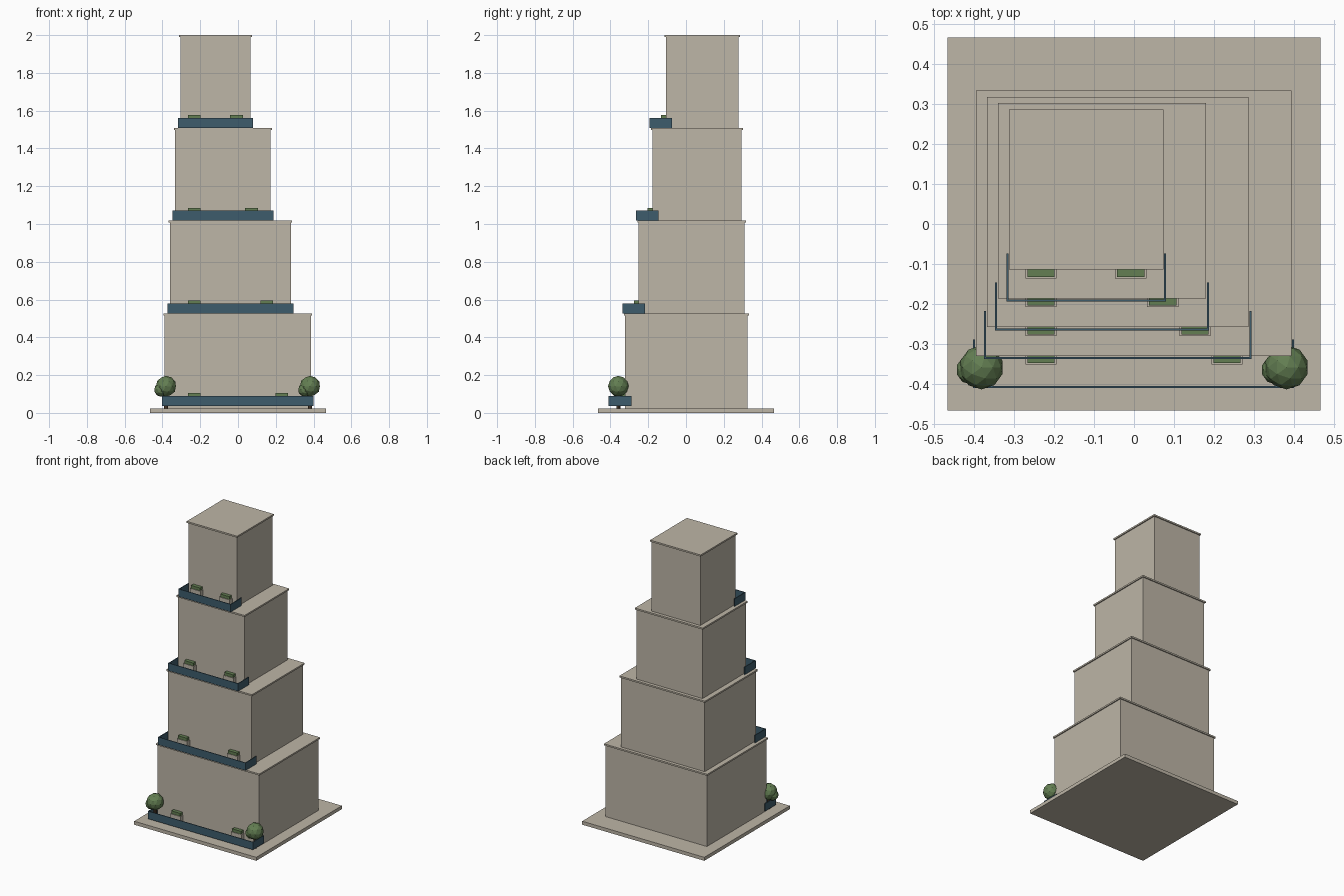
import bpy
from mathutils import Vector

cube = bpy.data.objects.get("Cube")
if cube:
    bpy.data.objects.remove(cube, do_unlink=True)


def material(name, rgb):
    m = bpy.data.materials.new(name)
    m.use_nodes = True
    m.diffuse_color = (*rgb, 1)
    m.node_tree.nodes["Principled BSDF"].inputs["Base Color"].default_value = (*rgb, 1)
    return m


STONE = material("warm_stone", (0.51, 0.465, 0.385))
RAIL = material("slate_blue", (0.048, 0.107, 0.15))
LEAF = material("leaf_green", (0.125, 0.21, 0.085))
BARK = material("bark_brown", (0.1, 0.06, 0.035))


def finish(name, mat):
    ob = bpy.context.object
    ob.name = ob.data.name = name
    ob.data.materials.append(mat)
    return ob


def box(name, low, high, mat):
    low, high = Vector(low), Vector(high)
    bpy.ops.mesh.primitive_cube_add(size=1, location=(low + high) / 2)
    ob = finish(name, mat)
    for v in ob.data.vertices:
        v.co *= high - low
    return ob


def blob(name, center, radius):
    bpy.ops.mesh.primitive_ico_sphere_add(subdivisions=2, radius=radius, location=center)
    return finish(name, LEAF)


# Ground plate
BASE = 0.024
box("ground_plate", (-0.466, -0.466, 0), (0.466, 0.466, BASE), STONE)

# Four stepped storeys, each with roof slab, terrace railing and planters
FLOOR, STEP, LIP, THIN = 0.036, 0.491, 0.007, 0.005
for i in range(4):
    left, right = -0.395 + 0.0277 * i, 0.393 - 0.1066 * i
    front, back = -0.329 + 0.0717 * i, 0.333 - 0.0157 * i
    z = FLOOR + STEP * i
    top = z + STEP
    bottom = BASE if i == 0 else z
    box(f"storey_{i + 1}", (left + LIP, front + LIP, bottom),
        (right - LIP, back - LIP, top - 0.011), STONE)
    box(f"roof_slab_{i + 1}", (left, front, top - 0.011), (right, back, top), STONE)

    # Railing: front panel and two short returns
    x0, x1, y0 = left - 0.007, right + 0.007, front - 0.08
    y1, rail_top = y0 + 0.12, z + 0.053
    box(f"front_railing_{i + 1}", (x0, y0, z), (x1, y0 + THIN, rail_top), RAIL)
    box(f"right_railing_{i + 1}", (x0, y0 + THIN, z), (x0 + THIN, y1, rail_top), RAIL)
    box(f"left_railing_{i + 1}", (x1 - THIN, y0 + THIN, z), (x1, y1, rail_top), RAIL)

    # Planter troughs filled with low hedges
    for side, x in (("right", -0.232), ("left", 0.232 - 0.08 * i)):
        box(f"{side}_planter_{i + 1}", (x - 0.039, front - 0.022, z),
            (x + 0.039, front + LIP, z + 0.048), STONE)
        box(f"{side}_hedge_{i + 1}", (x - 0.034, front - 0.018, z + 0.048),
            (x + 0.034, front + LIP, z + 0.068), LEAF)

# Pair of round corner trees
for side, x in (("right", -0.381), ("left", 0.381)):
    bpy.ops.mesh.primitive_cylinder_add(vertices=8, radius=0.01, depth=0.09,
                                        location=(x, -0.358, BASE + 0.045))
    finish(f"{side}_tree_trunk", BARK)
    blob(f"{side}_tree_crown", (x, -0.358, 0.141), 0.055)
    blob(f"{side}_tree_side_foliage", (x - 0.026, -0.364, 0.123), 0.037)
